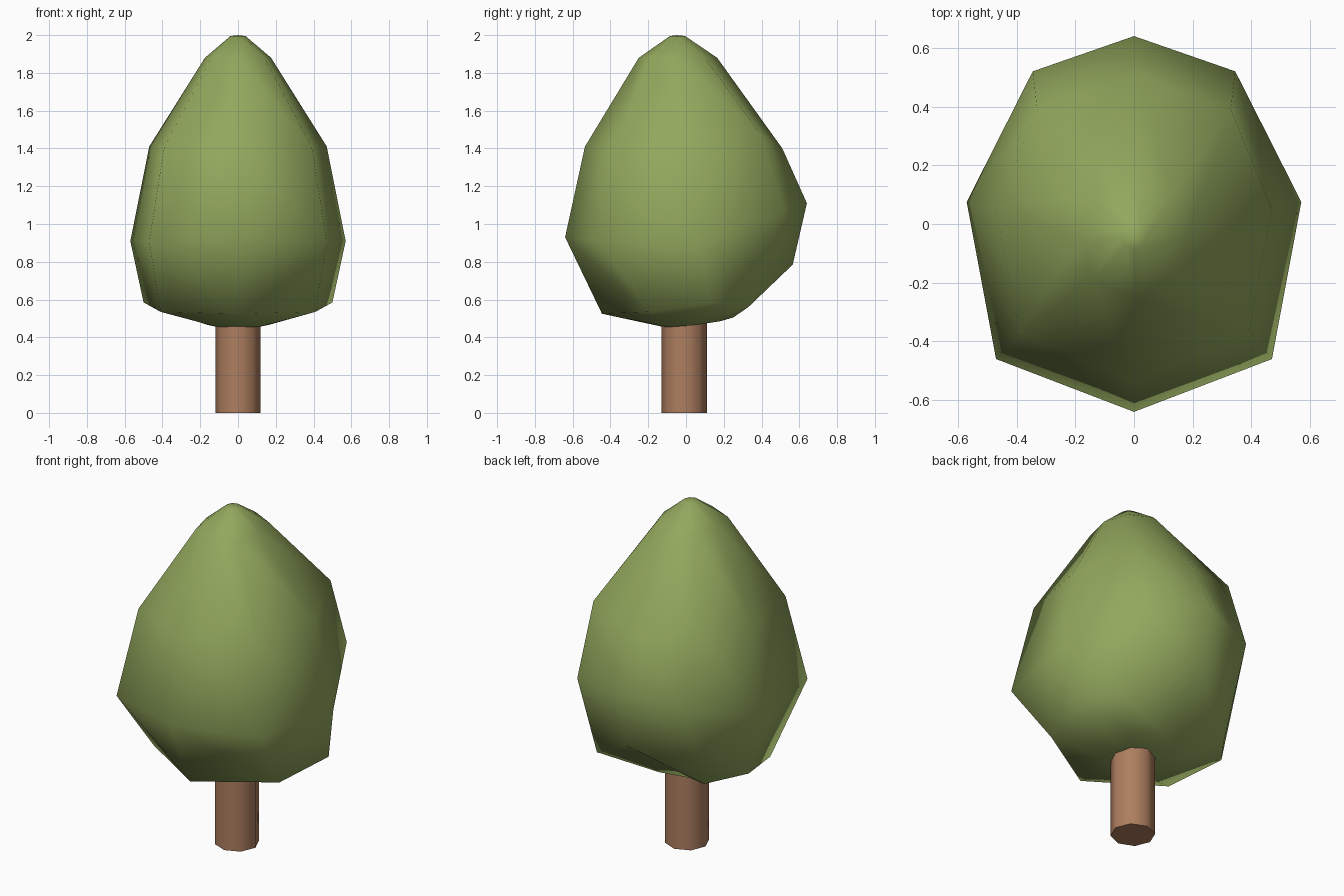
import bpy, bmesh

if "Cube" in bpy.data.objects:
    bpy.data.objects.remove(bpy.data.objects["Cube"])


def material(name, rgb):
    m = bpy.data.materials.new(name)
    m.diffuse_color = (*rgb, 1)
    m.use_nodes = True
    m.node_tree.nodes["Principled BSDF"].inputs["Base Color"].default_value = m.diffuse_color
    return m


# Crown half-rings, top to bottom: front, front diagonal, side, back diagonal, back
HALF_RINGS = [
    [(0, -.085, 1.995), (.028, -.073, 1.995), (.04, -.045, 1.995), (.028, -.017, 1.995), (0, -.005, 1.995)],
    [(0, -.25, 1.88), (.14, -.19, 1.88), (.175, -.045, 1.88), (.13, .10, 1.88), (0, .165, 1.88)],
    [(0, -.535, 1.41), (.39, -.37, 1.41), (.47, .05, 1.41), (.33, .39, 1.48), (0, .51, 1.40)],
    [(0, -.64, .93), (.47, -.46, .91), (.57, .075, .91), (.345, .52, 1.07), (0, .64, 1.11)],
    [(0, -.445, .525), (.41, -.20, .535), (.50, .13, .585), (.35, .33, .56), (0, .565, .785)],
    [(0, -.12, .455), (.11, -.09, .455), (.16, .05, .465), (.15, .18, .485), (0, .25, .505)],
]

# Foliage crown: mirrored rings joined by quads
bm = bmesh.new()
rings = []
for half in HALF_RINGS:
    full = half + [(-x, y, z) for x, y, z in half[-2:0:-1]]
    rings.append([bm.verts.new(p) for p in full])
n = len(rings[0])
for a, b in zip(rings, rings[1:]):
    for i in range(n):
        j = (i + 1) % n
        bm.faces.new((a[i], b[i], b[j], a[j]))
tip = bm.verts.new((0, -.05, 2.0))
root = bm.verts.new((0, 0, .46))
for i in range(n):
    j = (i + 1) % n
    bm.faces.new((tip, rings[0][i], rings[0][j]))
    bm.faces.new((root, rings[-1][j], rings[-1][i]))
bmesh.ops.recalc_face_normals(bm, faces=bm.faces)
for f in bm.faces:
    f.smooth = True
mesh = bpy.data.meshes.new("foliage")
bm.to_mesh(mesh)
bm.free()
foliage = bpy.data.objects.new("foliage", mesh)
bpy.context.collection.objects.link(foliage)
mesh.materials.append(material("leaf green", (.29, .39, .11)))

# Trunk
bpy.ops.mesh.primitive_cylinder_add(vertices=8, radius=.12, depth=.52, location=(0, -.01, .26))
trunk = bpy.context.object
trunk.name = "trunk"
trunk.data.materials.append(material("bark brown", (.42, .21, .115)))
bpy.ops.object.shade_smooth_by_angle(angle=1.0)
